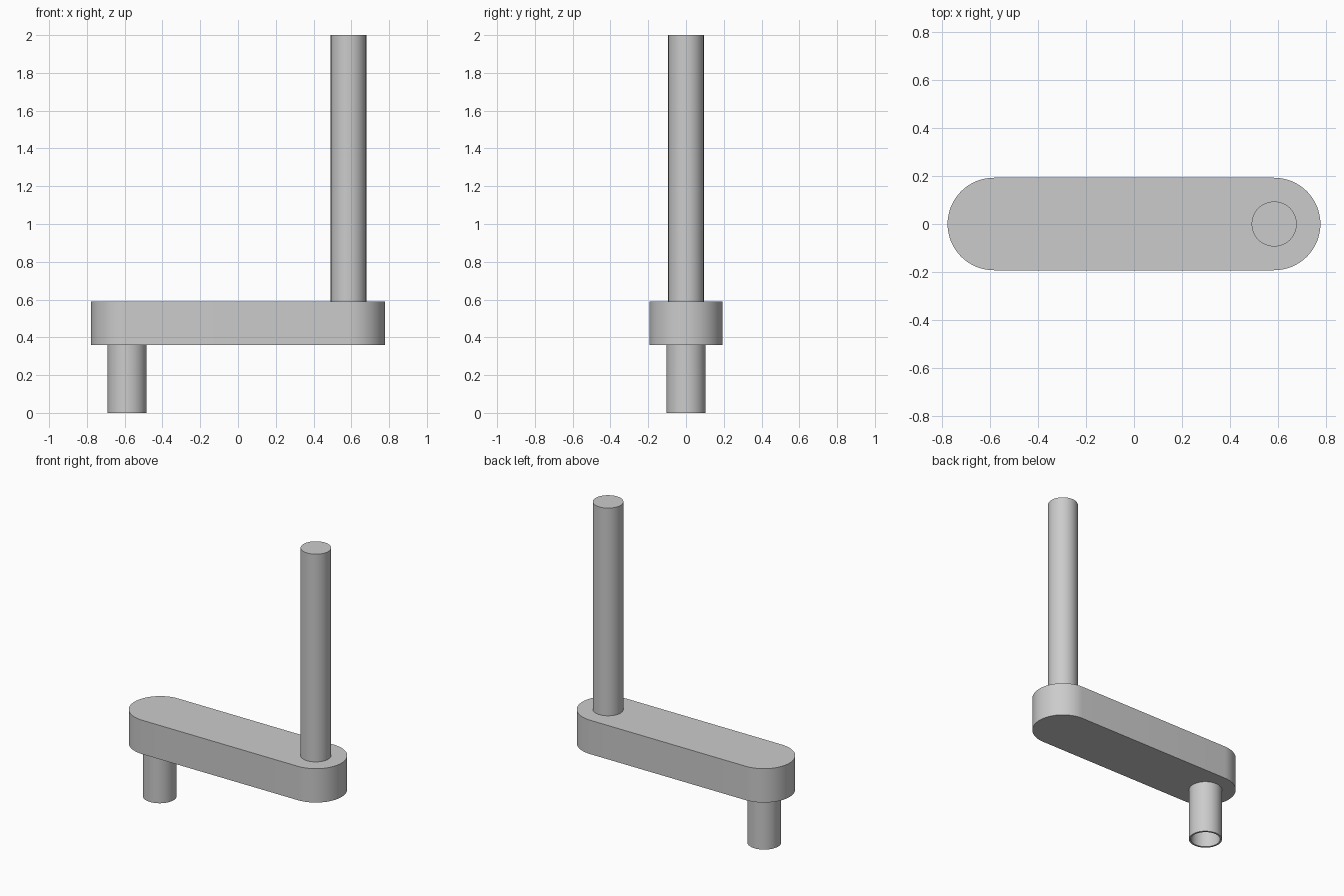
import bpy
import bmesh
from math import cos, sin, pi, radians

default = bpy.data.objects.get("Cube")
if default:
    bpy.data.objects.remove(default, do_unlink=True)

SEG = 64
OFFSET = 0.585          # distance of both pivots from the centre
ARM_LOW, ARM_TOP = 0.36, 0.59

grey = bpy.data.materials.new("plain grey")
grey.use_nodes = True
colour = (0.6, 0.6, 0.6, 1)
grey.diffuse_color = colour
grey.node_tree.nodes["Principled BSDF"].inputs["Base Color"].default_value = colour


def arc(cx, radius, start, end, steps):
    """Points along an arc about (cx, 0)."""
    return [(cx + radius * cos(start + (end - start) * i / steps),
             radius * sin(start + (end - start) * i / steps))
            for i in range(steps + 1)]


def circle(cx, radius):
    return arc(cx, radius, 0, 2 * pi, SEG)[:-1]


def finish(name, bm):
    bmesh.ops.recalc_face_normals(bm, faces=bm.faces)
    mesh = bpy.data.meshes.new(name)
    bm.to_mesh(mesh)
    bm.free()
    mesh.materials.append(grey)
    obj = bpy.data.objects.new(name, mesh)
    bpy.context.collection.objects.link(obj)
    bpy.ops.object.select_all(action="DESELECT")
    obj.select_set(True)
    bpy.context.view_layer.objects.active = obj
    bpy.ops.object.shade_smooth_by_angle(angle=radians(30))


def prism(name, outline, low, high):
    """Closed solid with the given outline."""
    bm = bmesh.new()
    base = bm.faces.new([bm.verts.new((x, y, low)) for x, y in outline])
    top = bmesh.ops.extrude_face_region(bm, geom=[base], use_keep_orig=True)["geom"]
    bmesh.ops.translate(bm, vec=(0, 0, high - low),
                        verts=[v for v in top if isinstance(v, bmesh.types.BMVert)])
    finish(name, bm)


def tube(name, cx, outer, inner, low, high):
    """Hollow sleeve with an open bore."""
    bm = bmesh.new()
    loops = [[bm.verts.new((x, y, z)) for x, y in circle(cx, r)]
             for r, z in ((outer, low), (outer, high), (inner, high), (inner, low))]
    for a, b in zip(loops, loops[1:] + loops[:1]):
        for i in range(SEG):
            j = (i + 1) % SEG
            bm.faces.new((a[i], a[j], b[j], b[i]))
    finish(name, bm)


# Crank arm with rounded ends
ARM_R = 0.193
prism("crank_arm",
      arc(OFFSET, ARM_R, -pi / 2, pi / 2, SEG // 2)
      + arc(-OFFSET, ARM_R, pi / 2, 3 * pi / 2, SEG // 2),
      ARM_LOW, ARM_TOP)

# Upright handle rod
prism("handle_rod", circle(OFFSET, 0.094), ARM_TOP, 2.0)

# Hollow socket below the other end
tube("socket_sleeve", -OFFSET - 0.003, 0.104, 0.092, 0.0, ARM_LOW)
